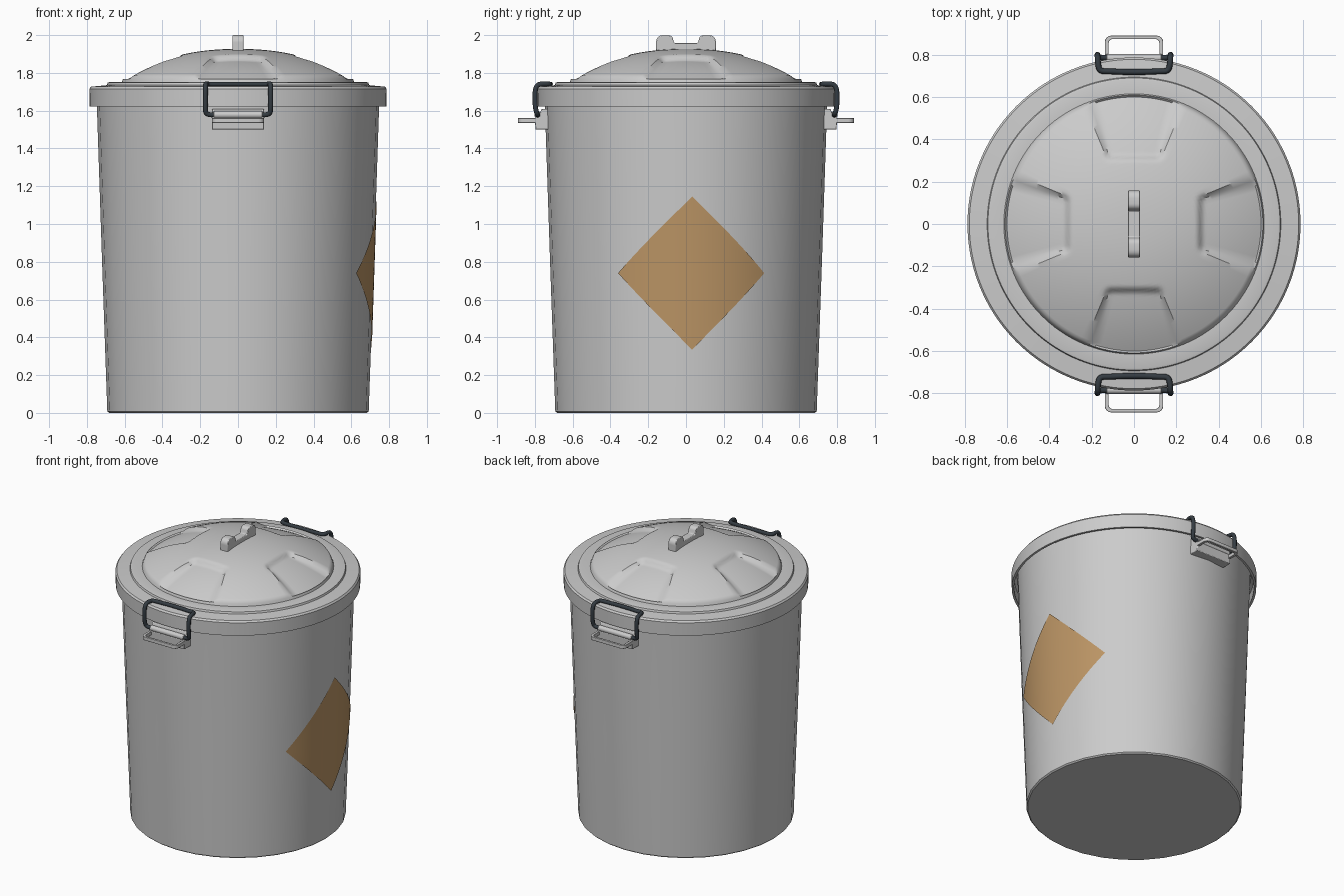
import bpy, bmesh
from math import sin, cos, pi, hypot, radians

if "Cube" in bpy.data.objects:
    bpy.data.objects.remove(bpy.data.objects["Cube"])


def material(name, rgb):
    m = bpy.data.materials.new(name)
    m.diffuse_color = (*rgb, 1)
    m.use_nodes = True
    m.node_tree.nodes["Principled BSDF"].inputs["Base Color"].default_value = m.diffuse_color
    return m


def finish(name, bm, mat=None, angle=35):
    bmesh.ops.remove_doubles(bm, verts=bm.verts, dist=1e-5)
    me = bpy.data.meshes.new(name)
    bm.to_mesh(me)
    bm.free()
    ob = bpy.data.objects.new(name, me)
    bpy.context.collection.objects.link(ob)
    if mat:
        me.materials.append(mat)
    bpy.ops.object.select_all(action='DESELECT')
    ob.select_set(True)
    bpy.context.view_layer.objects.active = ob
    bpy.ops.object.shade_smooth_by_angle(angle=radians(angle))
    return ob


def grid(name, nu, nv, point, mat=None, angle=35):
    """Surface from a function of two integer indices."""
    bm = bmesh.new()
    v = [[bm.verts.new(point(i, j)) for j in range(nv + 1)] for i in range(nu + 1)]
    for i in range(nu):
        for j in range(nv):
            bm.faces.new((v[i][j], v[i + 1][j], v[i + 1][j + 1], v[i][j + 1]))
    bmesh.ops.dissolve_degenerate(bm, edges=bm.edges, dist=1e-5)
    return finish(name, bm, mat, angle)


def lathe(name, profile, sides, dip=lambda x, y, z: z):
    def point(i, j):
        r, z = profile[j]
        a = 2 * pi * (i % sides) / sides
        x, y = r * cos(a), r * sin(a)
        return x, y, dip(x, y, z)
    return grid(name, sides, len(profile) - 1, point)


def prism(name, outline, place, lo, hi, bevel=0.004):
    """Extrude a 2D outline; place(u, v, w) maps it into space."""
    bm = bmesh.new()
    f = bm.faces.new([bm.verts.new(place(u, v, lo)) for u, v in outline])
    d = [b - a for a, b in zip(place(0, 0, lo), place(0, 0, hi))]
    ext = bmesh.ops.extrude_face_region(bm, geom=[f])['geom']
    bmesh.ops.translate(bm, vec=d, verts=[e for e in ext if isinstance(e, bmesh.types.BMVert)])
    bmesh.ops.recalc_face_normals(bm, faces=bm.faces)
    ob = finish(name, bm)
    m = ob.modifiers.new('bevel', 'BEVEL')
    m.width, m.segments, m.limit_method = bevel, 2, 'ANGLE'
    return ob


def turned_copy(ob, name):
    c = ob.copy()
    c.name = name
    c.rotation_euler.z = pi
    bpy.context.collection.objects.link(c)


# Tapered can body
def body_radius(z):
    return 0.693 + 0.054 * z / 1.62


lathe('can_body', [(0, 0), (0.683, 0), (0.692, 0.008), (body_radius(0.8), 0.8),
                   (body_radius(1.62), 1.62), (0.75, 1.70)], 32)


# Lid: skirt, stepped rim and dome with four recessed panels
def smooth(a, b, t):
    t = min(1, max(0, (t - a) / (b - a)))
    return t * t * (3 - 2 * t)


def panel_dip(x, y, z):
    if hypot(x, y) > 0.601:
        return z
    t, s = max(abs(x), abs(y)), min(abs(x), abs(y))
    half = 0.13 + (t - 0.3) * 0.31
    mask = smooth(0.295, 0.33, t) * smooth(-0.006, 0.025, half - s)
    return max(1.753, z - 0.026 * mask)


rim = [(0.75, 1.70), (0.768, 1.69), (0.77, 1.623), (0.785, 1.623), (0.787, 1.715),
       (0.778, 1.727), (0.694, 1.735), (0.69, 1.748), (0.68, 1.751), (0.615, 1.751), (0.609, 1.768)]
dome = [(r, 1.785 + 0.142 * (1 - (r / 0.6) ** 2.2)) for r in (0.6 * (1 - k / 48) for k in range(49))]
lathe('lid', rim + dome, 144, panel_dip)

# Lid knob: two rounded lobes joined by a low bridge
lobe = [(0.158, 1.90), (0.158, 1.96)]
lobe += [(0.123 + 0.035 * cos(a), 1.965 + 0.035 * sin(a)) for a in (k * pi / 10 for k in range(6))]
lobe += [(0.095 + 0.028 * cos(a), 1.972 + 0.028 * sin(a)) for a in (pi / 2 + k * pi / 10 for k in range(6))]
lobe += [(0.06, 1.957)]
prism('lid_knob', lobe + [(-u, v) for u, v in reversed(lobe)],
      lambda u, v, w: (w, u, v), -0.029, 0.029)

# Clamp bracket under the rim
bracket = prism('front_bracket', [(-0.70, 1.50), (-0.797, 1.50), (-0.80, 1.565), (-0.778, 1.572),
                                  (-0.765, 1.61), (-0.70, 1.61)],
                lambda u, v, w: (w, u, v), -0.138, 0.138)
turned_copy(bracket, 'back_bracket')

# Hinge barrel holding the wire
barrel = prism('front_hinge', [(-0.784 + 0.019 * cos(k * pi / 8), 1.578 + 0.019 * sin(k * pi / 8)) for k in range(16)],
               lambda u, v, w: (w, u, v), -0.13, 0.13, 0.003)
turned_copy(barrel, 'back_hinge')


# Pull handle: flat U-shaped frame
def u_half(x, y, r):
    return [(x, -0.785)] + [(x - r + r * cos(a), y + r - r * sin(a)) for a in (k * pi / 8 for k in range(5))]


def mirrored(h):
    return h + [(-x, y) for x, y in reversed(h)]


frame = mirrored(u_half(0.138, -0.89, 0.03)) + mirrored(u_half(0.12, -0.874, 0.02))[::-1]
handle = prism('front_pull_handle', frame, lambda u, v, w: (u, v, w), 1.535, 1.56, 0.002)
turned_copy(handle, 'back_pull_handle')

# Dark wire bail clipped over the lid rim
half = [(0.12, -0.785, 1.578), (0.168, -0.785, 1.575), (0.173, -0.797, 1.61), (0.173, -0.80, 1.65),
        (0.173, -0.80, 1.70), (0.172, -0.79, 1.737), (0.17, -0.755, 1.743), (0.162, -0.722, 1.74),
        (0.12, -0.722, 1.74), (0.05, -0.718, 1.74)]
path = half + [(-x, y, z) for x, y, z in reversed(half)]
cu = bpy.data.curves.new('front_wire_clip', 'CURVE')
cu.dimensions = '3D'
cu.bevel_depth, cu.bevel_resolution, cu.use_fill_caps = 0.0135, 3, True
sp = cu.splines.new('NURBS')
sp.points.add(len(path) - 1)
for p, co in zip(sp.points, path):
    p.co = (*co, 1)
sp.order_u, sp.use_endpoint_u, sp.resolution_u = 3, True, 4
cu.materials.append(material('dark_wire', (0.035, 0.045, 0.055)))
wire = bpy.data.objects.new('front_wire_clip', cu)
bpy.context.collection.objects.link(wire)
turned_copy(wire, 'back_wire_clip')


# Diamond label wrapped on the right side
def label_point(i, j):
    p, q = i / 16 - 0.5, j / 16 - 0.5
    z = 0.74 + (p + q) * 0.405
    r = body_radius(z) + 0.004
    a = (p - q) * 0.405 / 0.715 + 0.045
    return r * cos(a), r * sin(a), z


grid('label', 16, 16, label_point, material('tan_label', (0.5, 0.3, 0.13)))
